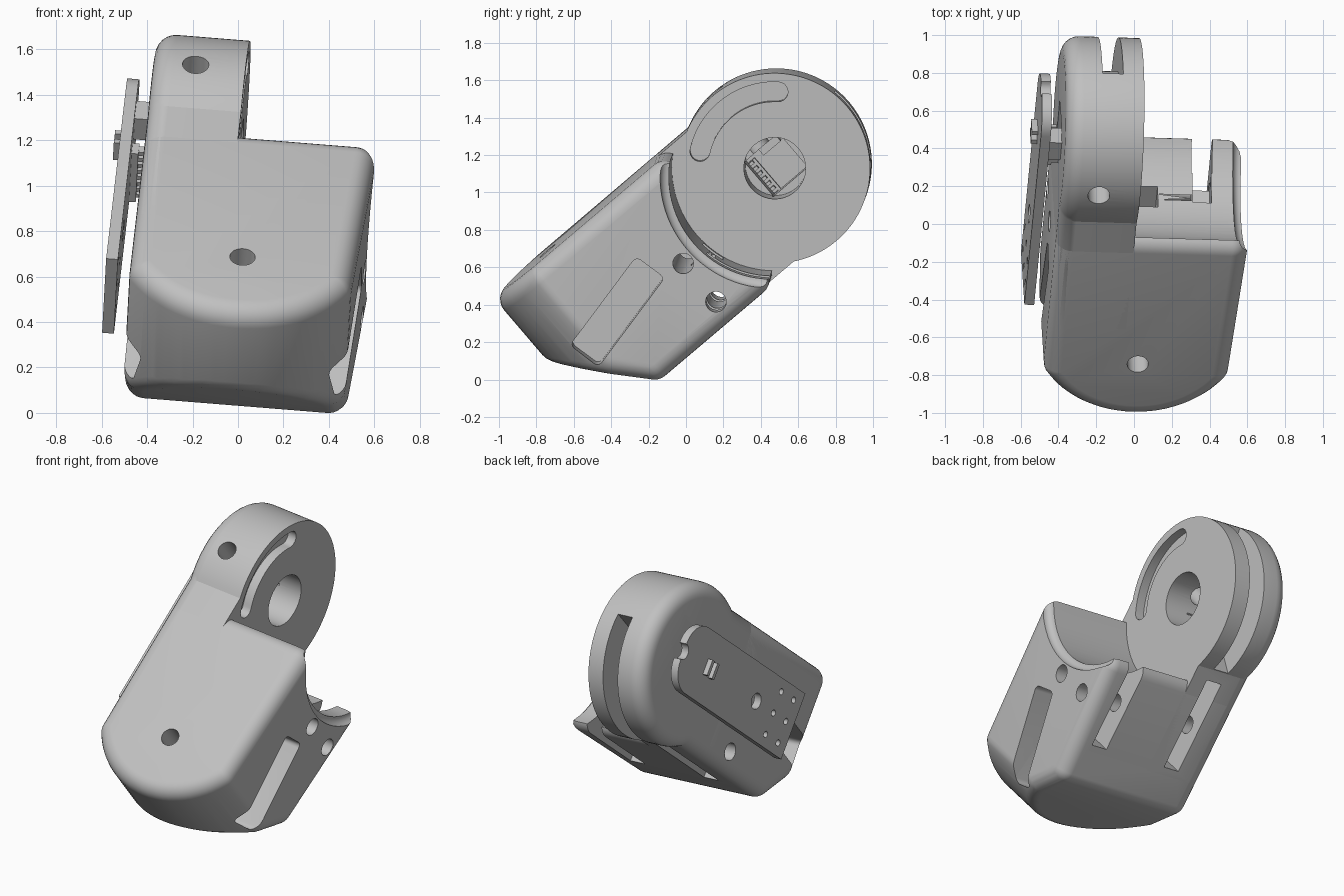
import bpy, bmesh, math
from mathutils import Vector, Matrix

if "Cube" in bpy.data.objects:
    bpy.data.objects.remove(bpy.data.objects["Cube"])

grey = bpy.data.materials.new("light grey")
grey.use_nodes = True
grey.diffuse_color = (0.53, 0.53, 0.53, 1)
grey.node_tree.nodes["Principled BSDF"].inputs["Base Color"].default_value = grey.diffuse_color

# Local frame: x = width, y = length towards the hinge disc, z = top face
LEFT, RIGHT, MID, INNER = -0.45, 0.57, 0.04, -0.04
TOP, BASE, FRONT, BACK = 0.4, -0.5, -1.02, 0.22
HUB_Y, HUB_Z, HUB_R = 0.57, -0.054, 0.51
FILLET = 0.09


def arc(p, q, r, start, end, n):
    """Points on an arc, angles in degrees."""
    steps = [math.radians(start + (end - start) * i / n) for i in range(n + 1)]
    return [(p + r * math.cos(t), q + r * math.sin(t)) for t in steps]


def circle(p, q, r, n=32):
    return arc(p, q, r, 0, 360, n)[:-1]


def rect(p0, p1, q0, q1):
    return [(p0, q0), (p1, q0), (p1, q1), (p0, q1)]


def sector(r0, r1, start, end):
    """Ring sector around the hub."""
    return arc(HUB_Y, HUB_Z, r1, start, end, 32) + arc(HUB_Y, HUB_Z, r0, end, start, 32)


def finish(name, bm):
    mesh = bpy.data.meshes.new(name)
    bm.to_mesh(mesh)
    bm.free()
    mesh.materials.append(grey)
    ob = bpy.data.objects.new(name, mesh)
    bpy.context.collection.objects.link(ob)
    return ob


def extrude(pts, lo, hi, axis=0):
    """Extrude a profile along an axis."""
    bm = bmesh.new()

    def place(p, q, h):
        return [(h, p, q), (p, h, q), (p, q, h)][axis]
    face = bm.faces.new([bm.verts.new(place(p, q, lo)) for p, q in pts])
    made = bmesh.ops.extrude_face_region(bm, geom=[face])["geom"]
    shift = Vector(place(0, 0, hi - lo))
    bmesh.ops.translate(bm, vec=shift, verts=[g for g in made if isinstance(g, bmesh.types.BMVert)])
    bmesh.ops.recalc_face_normals(bm, faces=bm.faces)
    return bm


def prism(name, pts, lo, hi, axis=0, bevel=0):
    """Extruded part; a bevel rounds the rim at the low end of x."""
    bm = extrude(pts, lo, hi, axis)
    if bevel:
        rim = [e for e in bm.edges if all(v.co.x < lo + 0.001 for v in e.verts)]
        bmesh.ops.bevel(bm, geom=rim, offset=bevel, segments=6, profile=0.5,
                        affect='EDGES', clamp_overlap=True)
    return finish(name, bm)


def rounded_hull(name, core, r):
    """Convex core grown by a ball, so every edge gets an even fillet."""
    ball = bmesh.new()
    bmesh.ops.create_uvsphere(ball, u_segments=24, v_segments=12, radius=r)
    bm = bmesh.new()
    for v in core.verts:
        for b in ball.verts:
            bm.verts.new(v.co + b.co)
    ball.free()
    core.free()
    bmesh.ops.convex_hull(bm, input=bm.verts)
    bmesh.ops.delete(bm, geom=[v for v in bm.verts if not v.link_faces], context='VERTS')
    bmesh.ops.dissolve_limit(bm, angle_limit=0.004, verts=bm.verts, edges=bm.edges)
    bmesh.ops.recalc_face_normals(bm, faces=bm.faces)
    return finish(name, bm)


def cut(ob, cutters):
    for c in cutters:
        mod = ob.modifiers.new("cut", 'BOOLEAN')
        mod.operation, mod.solver, mod.object = 'DIFFERENCE', 'EXACT', c
    graph = bpy.context.evaluated_depsgraph_get()
    mesh = bpy.data.meshes.new_from_object(ob.evaluated_get(graph))
    ob.modifiers.clear()
    ob.data = mesh


# Main block: bowed front, sloped toe, slightly drafted right side, even fillets
half, bow = MID - LEFT, 0.28
front_r = (half ** 2 + bow ** 2) / (2 * bow)
spread = math.degrees(math.asin((half - FILLET) / (front_r - FILLET)))
plan = arc(MID, FRONT + front_r, front_r - FILLET, -90 - spread, -90 + spread, 24)
plan += [(RIGHT - FILLET, BACK - FILLET), (LEFT + FILLET, BACK - FILLET)]
core = extrude(plan, BASE + FILLET, TOP - FILLET, 2)
toe = Vector((0, -0.74, -0.67)).normalized()
bmesh.ops.bisect_plane(core, geom=core.verts[:] + core.edges[:] + core.faces[:],
                       plane_co=Vector((0, -1, -0.06)) - toe * FILLET,
                       plane_no=toe, clear_outer=True)
block = rounded_hull("main_block", core, FILLET)

# Hinge arm: disc with a neck, outer rim filleted
up = math.degrees(math.asin((TOP - HUB_Z) / HUB_R))
down = math.degrees(math.asin((HUB_Z - BASE) / HUB_R))
side = arc(HUB_Y, HUB_Z, HUB_R, 180 - up, down - 180, 72) + [(-0.4, BASE), (-0.4, TOP)]
arm = prism("hinge_arm", side, LEFT, INNER, 0, FILLET)

# Cutters for the block only: concave seat with flared rim, right groove, window
block_cuts = [prism("seat_cut", circle(HUB_Y, HUB_Z, 0.55, 96), INNER, 0.8),
              prism("seat_flare", circle(HUB_Y, HUB_Z, 0.595, 96), 0.52, 0.8, 0, 0.045),
              prism("seat_groove", sector(0.5, 0.66, 190, 235), 0.305, 0.405),
              prism("seat_window", rect(-0.1, 0.12, -0.24, -0.11), 0.0, 0.12)]

# Cutters for the arm only: bore, square window, curved slot, rim groove
r_slot, s0, s1 = 0.41, 47, 127
slot_pts = (arc(HUB_Y, HUB_Z, r_slot + 0.053, s0, s1, 30)
            + arc(*arc(HUB_Y, HUB_Z, r_slot, s1, s1, 1)[0], 0.053, s1, s1 + 180, 10)[1:-1]
            + arc(HUB_Y, HUB_Z, r_slot - 0.053, s1, s0, 30)
            + arc(*arc(HUB_Y, HUB_Z, r_slot, s0, s0, 1)[0], 0.053, s0 - 180, s0, 10)[1:-1])
arm_cuts = [prism("bore", circle(HUB_Y, HUB_Z, 0.165, 48), -0.28, 0.1),
            prism("window", rect(HUB_Y - 0.12, HUB_Y + 0.12, HUB_Z - 0.12, HUB_Z + 0.12), -0.6, -0.2),
            prism("curved_slot", slot_pts, INNER - 0.06, 0.1),
            prism("rim_groove", sector(0.33, 0.7, 11, -118), -0.26, -0.15),
            prism("rim_hole", circle(-0.26, HUB_Y, 0.058), HUB_Z, 0.6, 2)]

# Cutters shared by both: screw holes, belly slots, strap slots
shared = [prism("top_hole", circle(MID, -0.64, 0.056), 0.15, 0.6, 2)]
for z in (-0.1, -0.37):
    shared.append(prism("cross_hole", circle(-0.09, z, 0.055), -1, 1))
shared.append(prism("right_belly_slot", rect(0.3, 0.41, -0.35, 0.3), -0.7, -0.32, 2))
shared.append(prism("left_belly_slot", rect(-0.255, -0.145, -0.35, 0.25), -0.7, -0.32, 2))
turn = Matrix.Rotation(math.radians(13), 2)
strap = []
for sy, sz, start in ((1, 1, 0), (-1, 1, 90), (-1, -1, 180), (1, -1, 270)):
    strap += arc(sy * 0.27, sz * 0.065, 0.03, start, start + 90, 4)
strap = [tuple(turn @ Vector(p) + Vector((-0.53, -0.07))) for p in strap]
for lo, hi in ((-0.8, -0.2), (0.3, 0.9)):
    shared.append(prism("strap_slot", strap, lo, hi))

cut(block, block_cuts + shared)
cut(arm, arm_cuts + shared)
parts = [block, arm]

# Board: thin plate with rounded far corners and drilled holes
B0, B1, BZ, BH = -0.45, 0.88, -0.05, 0.215
outline = [(B0, BZ + BH), (B0, BZ - BH)]
outline += arc(B1 - 0.16, BZ - BH + 0.16, 0.16, -90, 0, 10)
outline += arc(B1 - 0.16, BZ + BH - 0.16, 0.16, 0, 90, 10)
board = prism("board", outline, -0.567, -0.515)
drills = [prism("drill", circle(B1, BZ, 0.05, 20), -1, 0),
          prism("drill", circle(0.0, BZ, 0.05, 20), -1, 0)]
for y in (-0.36, -0.21):
    for z in (-0.14, 0, 0.14):
        drills.append(prism("drill", circle(y, BZ + z, 0.02, 16), -1, 0))
cut(board, drills)
parts.append(board)

# Small components on the board
parts.append(prism("sensor_block", rect(0.54, 0.66, 0.02, 0.14), -0.52, -0.43))
parts.append(prism("pin_header", rect(0.42, 0.49, -0.24, 0.04), -0.52, -0.485))
for i in range(8):
    z = -0.225 + i * 0.035
    parts.append(prism("header_pin", rect(0.435, 0.475, z, z + 0.018), -0.49, -0.43))
for y in (0.53, 0.59):
    parts.append(prism("board_stud", rect(y, y + 0.025, -0.1, 0), -0.6, -0.56))

for c in block_cuts + arm_cuts + shared + drills:
    bpy.data.objects.remove(c)

# Tilt the assembly, then centre it on the floor
wide = Vector((0.995, -0.03, -0.08)).normalized()
long = Vector((0, 0.76, 0.65))
long = (long - wide * long.dot(wide)).normalized()
tilt = Matrix((wide, long, wide.cross(long))).transposed().to_4x4()
for ob in parts:
    ob.data.transform(tilt)
points = [v.co for ob in parts for v in ob.data.vertices]
low = Vector([min(p[i] for p in points) for i in range(3)])
high = Vector([max(p[i] for p in points) for i in range(3)])
base = Vector(((low.x + high.x) / 2, (low.y + high.y) / 2, low.z))
for ob in parts:
    ob.data.transform(Matrix.Translation(-base))

bpy.ops.object.select_all(action='DESELECT')
for ob in parts:
    ob.select_set(True)
bpy.context.view_layer.objects.active = block
bpy.ops.object.shade_smooth_by_angle(angle=math.radians(25))
